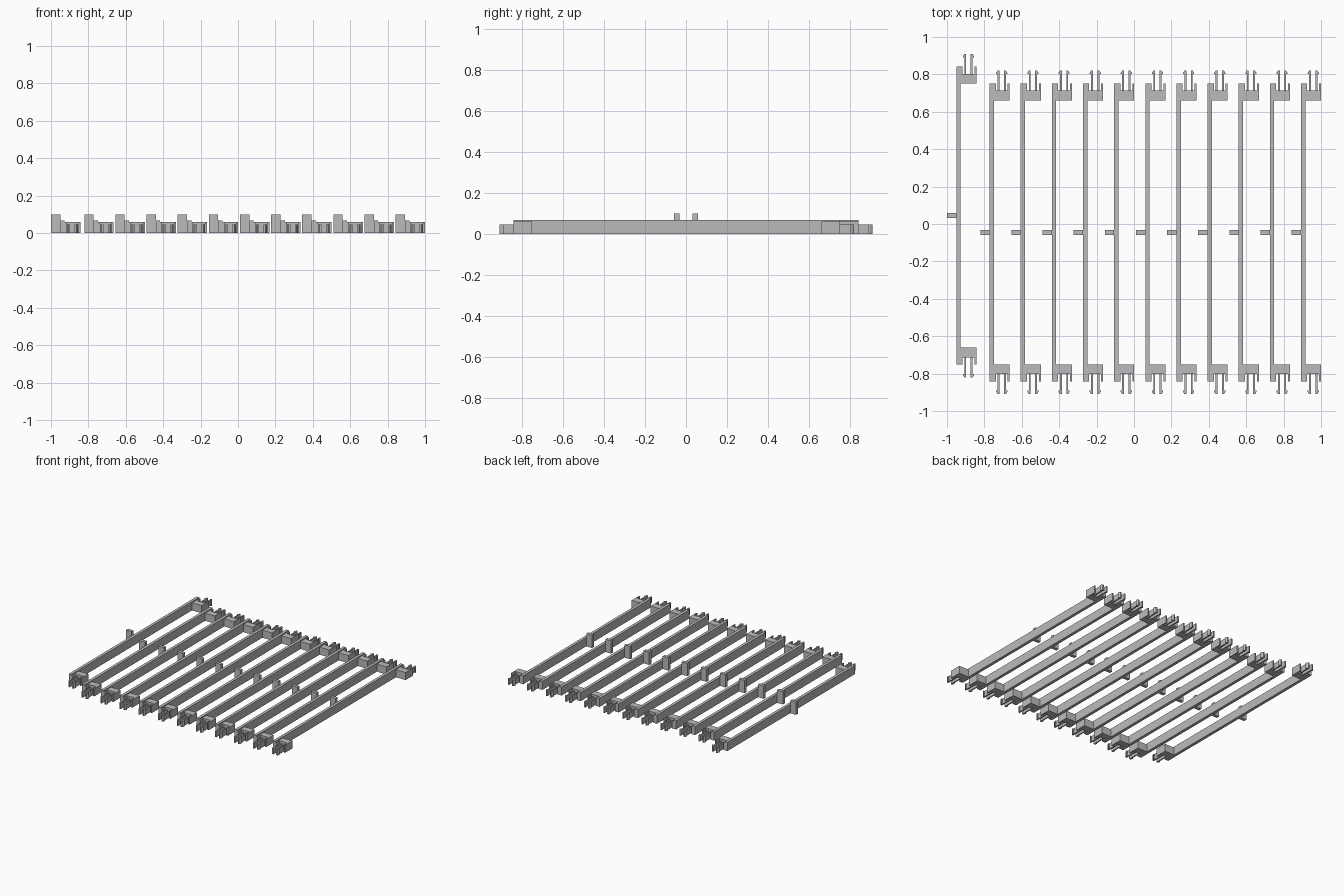
import bpy
import bmesh

if "Cube" in bpy.data.objects:
    bpy.data.objects.remove(bpy.data.objects["Cube"])

grey = bpy.data.materials.new("plain grey")
grey.use_nodes = True
colour = (0.5, 0.5, 0.5, 1)
grey.diffuse_color = colour
grey.node_tree.nodes["Principled BSDF"].inputs["Base Color"].default_value = colour


def extruded(name, outlines, height):
    """Mesh made of plan outlines standing on the ground."""
    bm = bmesh.new()
    for outline in outlines:
        face = bm.faces.new([bm.verts.new((x, y, 0)) for x, y in outline])
        top = bmesh.ops.extrude_face_region(bm, geom=[face])["geom"]
        verts = [v for v in top if isinstance(v, bmesh.types.BMVert)]
        bmesh.ops.translate(bm, verts=verts, vec=(0, 0, height))
    bmesh.ops.recalc_face_normals(bm, faces=bm.faces)
    mesh = bpy.data.meshes.new(name)
    bm.to_mesh(mesh)
    bm.free()
    mesh.materials.append(grey)
    return mesh


def rectangle(x0, x1, y0, y1):
    return [(x0, y0), (x1, y0), (x1, y1), (x0, y1)]


def flip(outline, mid=0):
    """Mirror an outline left to right about x = mid."""
    return [(2 * mid - x, y) for x, y in outline]


def turn(outline):
    """Mirror an outline front to back."""
    return [(x, -y) for x, y in outline]


RAIL, WIDTH, HALF = 0.023, 0.107, 0.797
MID = (RAIL + WIDTH) / 2
POCKET, LIP = 0.758, 0.032

# U-shaped end bracket with a pocket open to the outside
bracket = [(RAIL, 0.705), (WIDTH, 0.705), (WIDTH, HALF), (MID + LIP, HALF),
           (MID + LIP, POCKET), (MID - LIP, POCKET), (MID - LIP, HALF), (RAIL, HALF)]

# Springy prong with a hooked tip
prong = [(MID + x, y) for x, y in
         [(0.012, POCKET), (0.022, POCKET), (0.022, 0.846), (0.030, 0.846),
          (0.030, 0.852), (0.022, 0.865), (0.012, 0.865)]]
prongs = [prong, flip(prong, MID)]

parts = {
    "rail": extruded("rail", [rectangle(0, RAIL, -HALF, HALF)], 0.068),
    "centre_tab": extruded("centre_tab", [rectangle(-0.05, 0, -0.0125, 0.0125)], 0.1),
    "back_bracket": extruded("back_bracket", [bracket], 0.06),
    "front_bracket": extruded("front_bracket", [turn(bracket)], 0.06),
    "back_clip": extruded("back_clip", prongs, 0.045),
    "front_clip": extruded("front_clip", [turn(p) for p in prongs], 0.045),
}

# One slat set further back, then an even row of eleven
places = [(-0.95, 0.045)] + [(-0.772 + 0.1665 * i, -0.045) for i in range(11)]
for number, (x, y) in enumerate(places, 1):
    for name, mesh in parts.items():
        part = bpy.data.objects.new(f"{name}_{number}", mesh)
        part.location = (x, y, 0)
        bpy.context.collection.objects.link(part)
